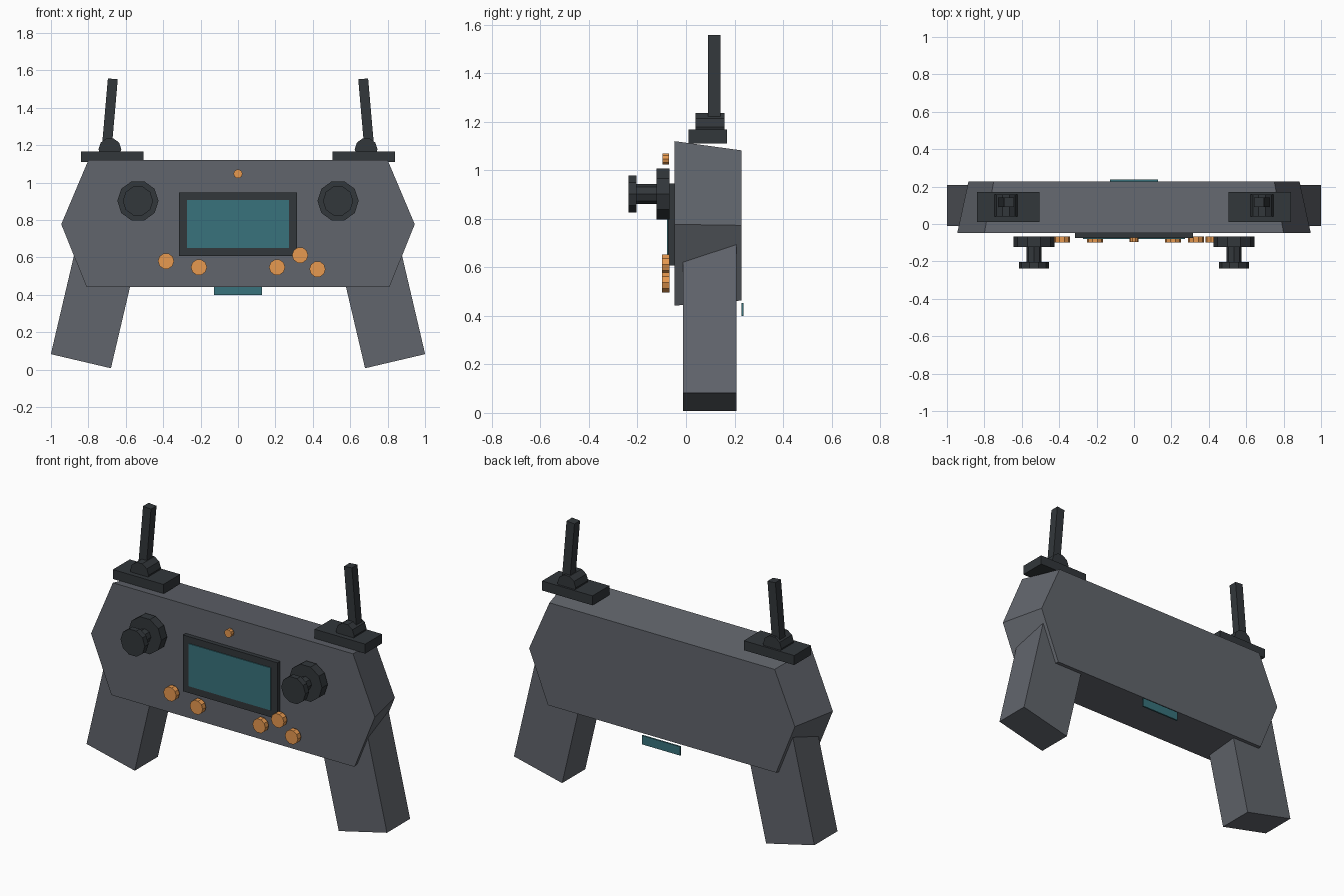
import bpy, bmesh
from math import sin, cos, pi, radians

if "Cube" in bpy.data.objects:
    bpy.data.objects.remove(bpy.data.objects["Cube"])


def material(name, rgb):
    m = bpy.data.materials.new(name)
    m.diffuse_color = (*rgb, 1)
    m.use_nodes = True
    m.node_tree.nodes["Principled BSDF"].inputs["Base Color"].default_value = m.diffuse_color
    return m


GREY = material("grey_shell", (0.12, 0.13, 0.15))
DARK = material("dark_plastic", (0.032, 0.038, 0.043))
TEAL = material("teal_glass", (0.04, 0.17, 0.2))
ORANGE = material("orange_button", (0.8, 0.32, 0.08))


def prism(name, front, y0, y1, mat, back=None):
    """Join an (x, z) profile at y0 to a matching profile at y1."""
    bm = bmesh.new()
    a = [bm.verts.new((x, y0, z)) for x, z in front]
    b = [bm.verts.new((x, y1, z)) for x, z in (back or front)]
    bm.faces.new(a)
    bm.faces.new(b[::-1])
    n = len(a)
    for i in range(n):
        j = (i + 1) % n
        bm.faces.new((a[i], b[i], b[j], a[j]))
    bmesh.ops.recalc_face_normals(bm, faces=bm.faces)
    mesh = bpy.data.meshes.new(name)
    bm.to_mesh(mesh)
    bm.free()
    mesh.materials.append(mat)
    ob = bpy.data.objects.new(name, mesh)
    bpy.context.collection.objects.link(ob)
    return ob


def rect(x0, x1, z0, z1):
    return [(x0, z0), (x1, z0), (x1, z1), (x0, z1)]


def ngon(x, z, r, n=10):
    return [(x + r * cos(2 * pi * i / n), z + r * sin(2 * pi * i / n)) for i in range(n)]


def tilted(x, z, w, length, deg):
    """Rectangle standing on base centre (x, z), leaning towards +x by deg."""
    c, s = cos(radians(deg)), sin(radians(deg))
    return [(x + u * c + v * s, z - u * s + v * c)
            for u, v in ((-w / 2, 0), (w / 2, 0), (w / 2, length), (-w / 2, length))]


def symmetric(half):
    return half + [(-x, z) for x, z in reversed(half)]


# Six-sided body, narrowing towards the back
prism("body", symmetric([(0.80, 1.12), (0.945, 0.777), (0.81, 0.442)]), -0.048, 0.228, GREY,
      symmetric([(0.75, 1.082), (0.885, 0.773), (0.76, 0.463)]))

# Screen and rear tab
prism("screen_frame", rect(-0.315, 0.315, 0.607, 0.946), -0.074, -0.048, DARK)
prism("screen", rect(-0.273, 0.273, 0.65, 0.906), -0.079, -0.07, TEAL)
prism("rear_tab", rect(-0.128, 0.128, 0.40, 0.453), 0.228, 0.238, TEAL)

for side, s in (("left", -1), ("right", 1)):
    # Splayed hand grip
    prism(side + "_grip", tilted(s * 0.84, 0.045, 0.33, 0.64, -s * 13.2), -0.012, 0.208, GREY)

    # Thumb stick: base disc, shaft, cap
    x, z = s * 0.535, 0.902
    prism(side + "_stick_base", ngon(x, z, 0.11), -0.122, -0.068, DARK)
    prism(side + "_stick_shaft", ngon(x, z, 0.041, 8), -0.205, -0.12, DARK)
    prism(side + "_stick_cap", ngon(x, z, 0.081), -0.238, -0.203, DARK)

    # Antenna: mount, hinge, rod
    prism(side + "_antenna_mount", rect(s * 0.672 - 0.168, s * 0.672 + 0.168, 1.11, 1.167),
          0.01, 0.17, DARK)
    prism(side + "_antenna_hinge", ngon(s * 0.685, 1.178, 0.061), 0.04, 0.158, DARK)
    prism(side + "_antenna_rod", tilted(s * 0.702, 1.18, 0.053, 0.376, -s * 5),
          0.09, 0.143, DARK)

# Buttons and indicator
buttons = [(-0.385, 0.58), (-0.209, 0.547), (0.209, 0.547), (0.332, 0.612), (0.425, 0.537)]
for i, (x, z) in enumerate(buttons):
    prism(f"button_{i + 1}", ngon(x, z, 0.043), -0.099, -0.067, ORANGE)
prism("indicator_light", ngon(0, 1.046, 0.024), -0.096, -0.071, ORANGE)
